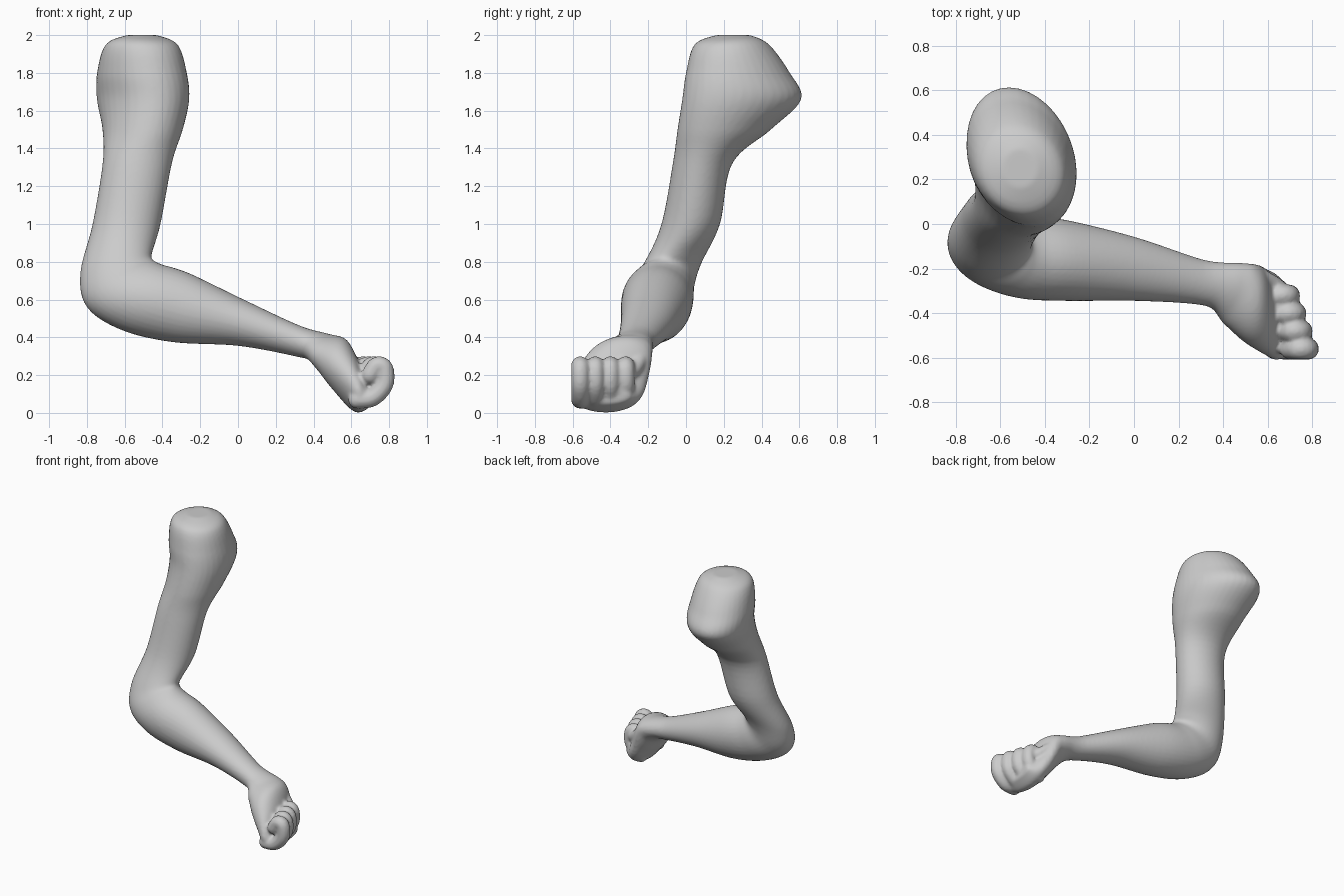
import bpy, bmesh, math
from mathutils import Vector

if "Cube" in bpy.data.objects:
    bpy.data.objects.remove(bpy.data.objects["Cube"])

SEG = 36


def spline(keys, steps):
    """Catmull-Rom interpolation of tuples of numbers."""
    out = []
    n = len(keys)
    for i in range(n - 1):
        p0, p1, p2, p3 = (keys[max(0, min(n - 1, i + k))] for k in (-1, 0, 1, 2))
        for s in range(steps):
            t = s / steps
            out.append([0.5 * (2 * b + (c - a) * t + (2 * a - 5 * b + 4 * c - d) * t * t
                               + (3 * b - a - 3 * c + d) * t ** 3)
                        for a, b, c, d in zip(p0, p1, p2, p3)])
    out.append(list(keys[-1]))
    return out


def loft(bm, rings):
    """Skin closed rings of points and cap both ends."""
    rows = [[bm.verts.new(p) for p in r] for r in rings]
    n = len(rows[0])
    for a, b in zip(rows, rows[1:]):
        for i in range(n):
            j = (i + 1) % n
            bm.faces.new((a[i], a[j], b[j], b[i]))
    bm.faces.new(rows[0][::-1])
    bm.faces.new(rows[-1])


def limb_ring(k):
    """outer x,z / inner x,z / y min,max -> elliptical section."""
    ox, oz, ix, iz, y0, y1 = k
    c = Vector(((ox + ix) / 2, (y0 + y1) / 2, (oz + iz) / 2))
    a = Vector(((ix - ox) / 2, 0, (iz - oz) / 2))
    half = (y1 - y0) / 2
    # sections lean at the shoulder and at the wrist
    skew = max(0, .06 - abs(c.x - .46) * .45) - max(0, half - .15) * .35 * (c.x < 0)
    b = Vector((skew, half, 0))
    return [c + a * math.cos(t) + b * math.sin(t)
            for t in (2 * math.pi * i / SEG for i in range(SEG))]


def tube(bm, keys, radius):
    """Round tube with domed ends through (x, y, z) keys."""
    pts = [Vector(p) for p in spline(keys, 5)]
    rings = []
    for i, p in enumerate(pts):
        d = (pts[min(i + 1, len(pts) - 1)] - pts[max(i - 1, 0)]).normalized()
        u = Vector((0, 1, 0))
        u = (u - d * u.dot(d)).normalized()
        v = d.cross(u)
        rings.append([p + (u * math.cos(t) + v * math.sin(t)) * radius
                      for t in (2 * math.pi * j / 16 for j in range(16))])
    loft(bm, rings)
    for p in (pts[0], pts[-1]):
        s = bmesh.ops.create_uvsphere(bm, u_segments=16, v_segments=8, radius=radius)
        bmesh.ops.translate(bm, verts=s["verts"], vec=p)


bm = bmesh.new()

# Shoulder, upper arm, elbow, forearm and palm
limb = [
    (-.59, 2.0, -.43, 2.0, .16, .34),
    (-.70, 1.95, -.32, 1.95, .045, .44),
    (-.742, 1.80, -.275, 1.80, .00, .55),
    (-.740, 1.66, -.265, 1.66, -.02, .61),
    (-.715, 1.50, -.295, 1.50, -.045, .45),
    (-.717, 1.32, -.35, 1.32, -.07, .245),
    (-.770, 1.00, -.41, 1.00, -.13, .18),
    (-.835, .74, -.455, .845, -.22, .08),
    (-.800, .56, -.45, .81, -.29, .045),
    (-.620, .44, -.40, .785, -.335, .04),
    (-.350, .375, -.26, .74, -.345, .02),
    (.000, .355, .02, .605, -.345, -.06),
    (.300, .30, .32, .465, -.365, -.16),
    (.400, .265, .47, .42, -.42, -.175),
    (.490, .14, .575, .385, -.535, -.185),
    (.590, .025, .65, .25, -.605, -.215),
    (.650, .003, .69, .17, -.60, -.255),
    (.720, .05, .73, .13, -.57, -.30),
]
loft(bm, [limb_ring(k) for k in spline(limb, 7)])

# Four curled fingers, each set back a little from the last
curl = [(.63, .07), (.71, .08), (.775, .15), (.775, .235), (.735, .25), (.70, .20)]
for i in range(4):
    tube(bm, [(x - .028 * i * min(1, (x - .6) / .12), -.56 + i * .08, z) for x, z in curl], .048)

# Thumb lying along the inner edge of the palm
tube(bm, [(.50, -.235, .34), (.57, -.245, .28), (.63, -.275, .23), (.665, -.31, .21)], .04)

bmesh.ops.recalc_face_normals(bm, faces=bm.faces)
mesh = bpy.data.meshes.new("arm_with_fist")
bm.to_mesh(mesh)
bm.free()
arm = bpy.data.objects.new("arm_with_fist", mesh)
bpy.context.collection.objects.link(arm)
bpy.context.view_layer.objects.active = arm
arm.select_set(True)

# Fuse all parts into one soft skin
fuse = arm.modifiers.new("fuse", 'REMESH')
fuse.mode = 'VOXEL'
fuse.voxel_size = .011
fuse.use_smooth_shade = True
soften = arm.modifiers.new("soften", 'SMOOTH')
soften.factor = .5
soften.iterations = 4
for m in ("fuse", "soften"):
    bpy.ops.object.modifier_apply(modifier=m)
bpy.ops.object.shade_smooth()
